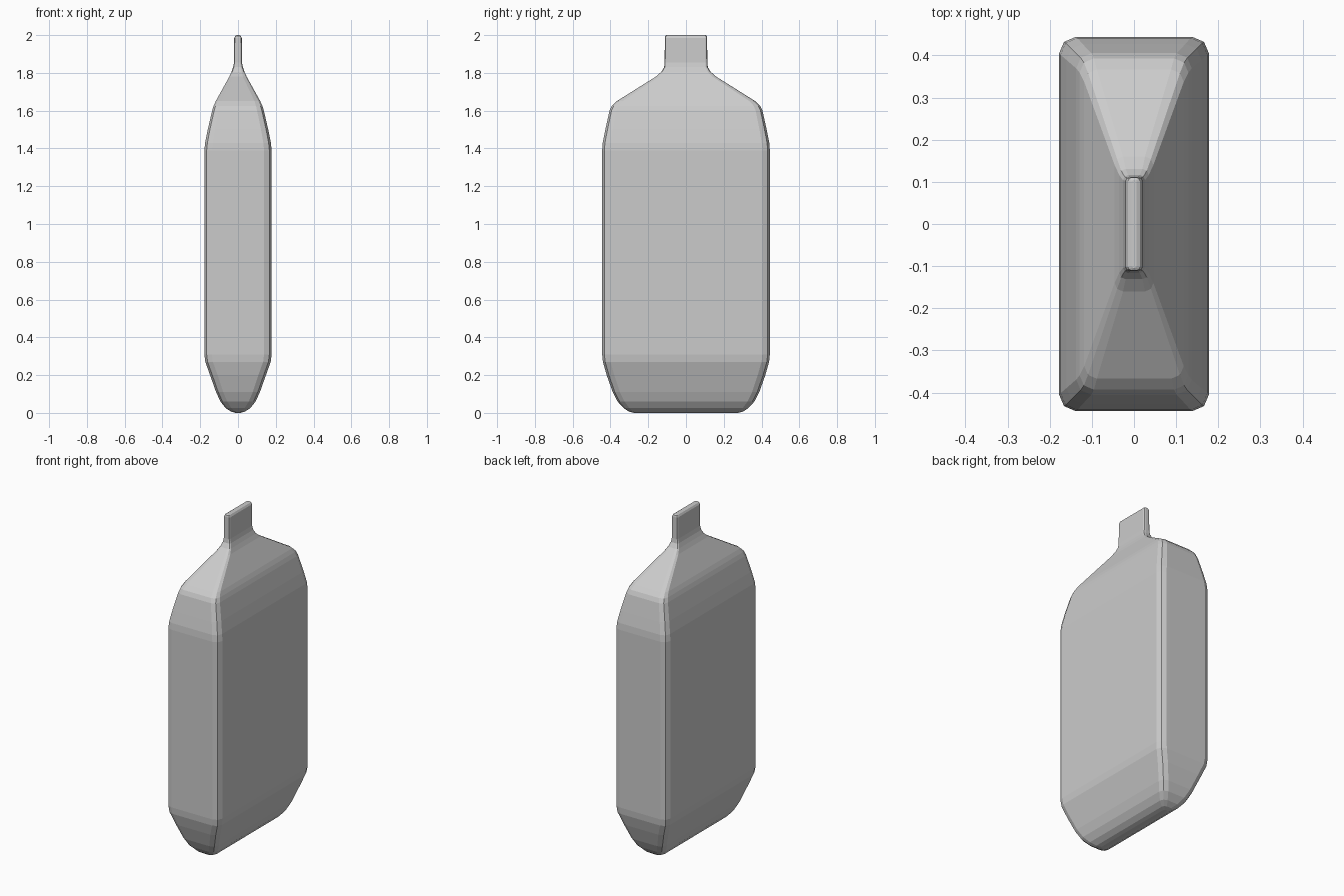
import bpy, bmesh

# (height, half width x, half depth y, corner inset) for each cross-section
SECTIONS = [
    (0.000, 0.012, 0.275, 0.010), (0.006, 0.035, 0.300, 0.020),
    (0.025, 0.065, 0.330, 0.030), (0.060, 0.093, 0.362, 0.036),
    (0.110, 0.116, 0.388, 0.038), (0.200, 0.148, 0.420, 0.040),
    (0.270, 0.173, 0.440, 0.040), (0.310, 0.178, 0.444, 0.040),
    (1.390, 0.178, 0.444, 0.040), (1.430, 0.174, 0.441, 0.040),
    (1.500, 0.160, 0.427, 0.038), (1.600, 0.137, 0.405, 0.036),
    (1.625, 0.129, 0.393, 0.034), (1.650, 0.118, 0.367, 0.030),
    (1.780, 0.046, 0.160, 0.020), (1.805, 0.035, 0.131, 0.015),
    (1.830, 0.026, 0.116, 0.012), (1.855, 0.021, 0.113, 0.010),
    (1.985, 0.020, 0.112, 0.010), (1.996, 0.014, 0.110, 0.008),
    (2.000, 0.006, 0.104, 0.004),
]


def ring(bm, z, hx, hy, c):
    """Rectangle with two-segment rounded corners."""
    quarter = [(hx, hy - c), (hx - 0.3 * c, hy - 0.3 * c), (hx - c, hy)]
    pts = (quarter + [(-x, y) for x, y in reversed(quarter)]
           + [(-x, -y) for x, y in quarter]
           + [(x, -y) for x, y in reversed(quarter)])
    return [bm.verts.new((x, y, z)) for x, y in pts]


# Flat bottle body lofted from base through shoulders to neck
bm = bmesh.new()
rings = [ring(bm, *s) for s in SECTIONS]
for a, b in zip(rings, rings[1:]):
    n = len(a)
    for i in range(n):
        j = (i + 1) % n
        bm.faces.new((a[i], a[j], b[j], b[i]))

# Bottom and top caps
bm.faces.new(list(reversed(rings[0])))
bm.faces.new(rings[-1])
bmesh.ops.recalc_face_normals(bm, faces=bm.faces)

mesh = bpy.data.meshes.new("flat_bottle")
bm.to_mesh(mesh)
bm.free()
bpy.context.collection.objects.link(bpy.data.objects.new("flat_bottle", mesh))
